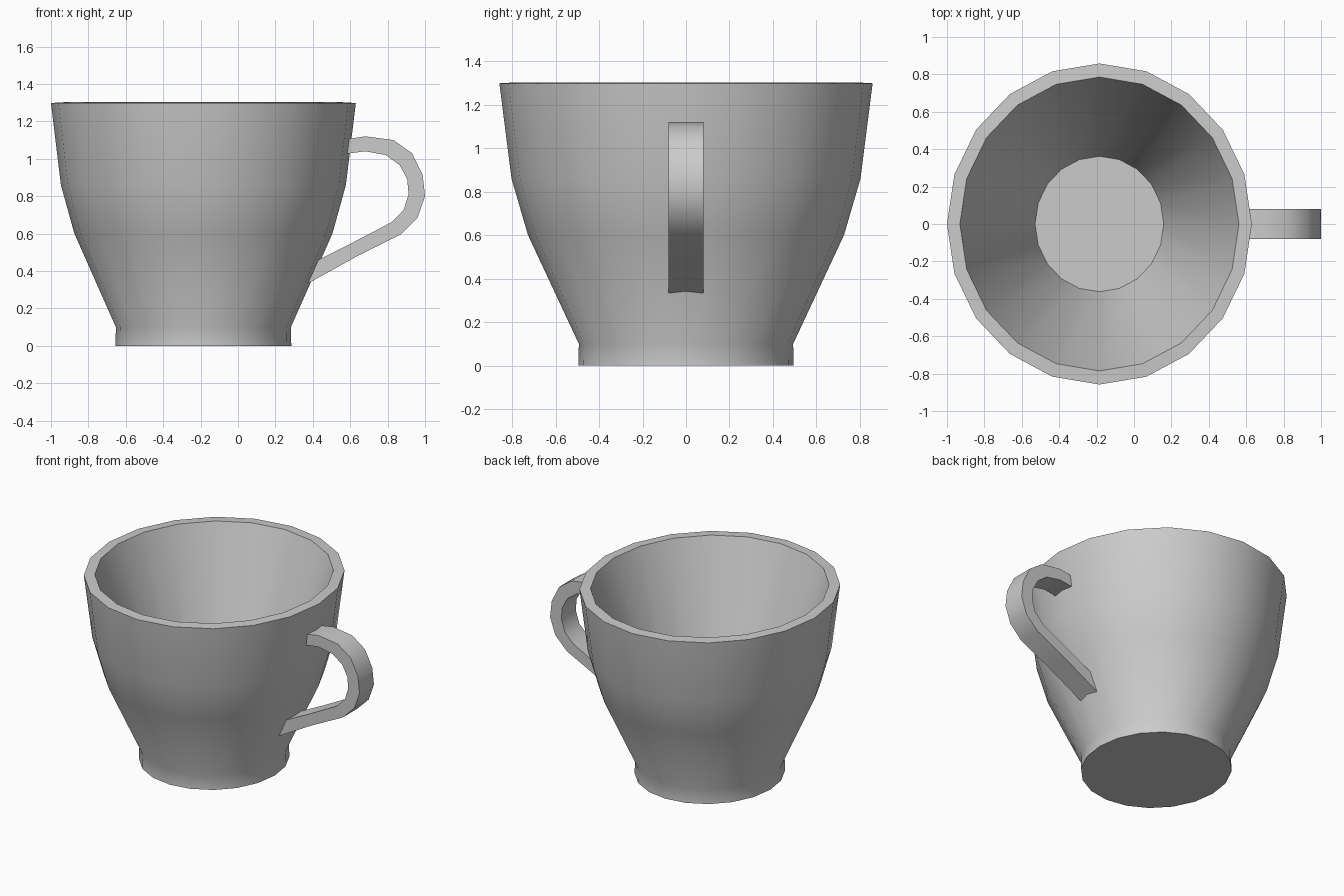
import bpy, bmesh, math

if "Cube" in bpy.data.objects:
    bpy.data.objects.remove(bpy.data.objects["Cube"], do_unlink=True)

GREY = (0.6, 0.6, 0.6, 1)
mat = bpy.data.materials.new("plain grey")
mat.use_nodes = True
mat.diffuse_color = GREY
mat.node_tree.nodes["Principled BSDF"].inputs["Base Color"].default_value = GREY

CENTRE_X = -0.185
STRETCH_Y = 1.053
SIDES = 20


def finish(name, bm):
    bmesh.ops.recalc_face_normals(bm, faces=bm.faces)
    mesh = bpy.data.meshes.new(name)
    bm.to_mesh(mesh)
    bm.free()
    mesh.materials.append(mat)
    obj = bpy.data.objects.new(name, mesh)
    bpy.context.collection.objects.link(obj)
    bpy.ops.object.select_all(action='DESELECT')
    obj.select_set(True)
    bpy.context.view_layer.objects.active = obj
    bpy.ops.object.shade_smooth_by_angle(angle=math.radians(30))


def bridge(bm, a, b):
    for i in range(len(a)):
        j = (i + 1) % len(a)
        bm.faces.new((a[i], a[j], b[j], b[i]))


# Cup: outer wall, rim and straight conical inside, as (radius, height)
profile = [(0.47, 0), (0.468, 0.1), (0.69, 0.6), (0.762, 0.86), (0.815, 1.298),
           (0.746, 1.302), (0.344, 0.1)]
bm = bmesh.new()
rings = []
for r, z in profile:
    angles = [math.tau * i / SIDES for i in range(SIDES)]
    rings.append([bm.verts.new((CENTRE_X + r * math.cos(a), STRETCH_Y * r * math.sin(a), z))
                  for a in angles])
for a, b in zip(rings, rings[1:]):
    bridge(bm, a, b)
bm.faces.new(rings[0])
bm.faces.new(rings[-1])
finish("cup_body", bm)

# Handle: flat band between an outer and an inner curve, ends sunk in the wall
outer = [(0.57, 1.102), (0.68, 1.12), (0.83, 1.10), (0.93, 1.03), (0.987, 0.915),
         (1.0, 0.80), (0.96, 0.685), (0.87, 0.595), (0.63, 0.475), (0.36, 0.325)]
inner = [(0.57, 1.025), (0.68, 1.04), (0.79, 1.02), (0.865, 0.965), (0.905, 0.89),
         (0.912, 0.81), (0.885, 0.725), (0.82, 0.66), (0.61, 0.55), (0.38, 0.435)]
bm = bmesh.new()
sections = []
for (ox, oz), (ix, iz) in zip(outer, inner):
    corners = [(ox, -0.08, oz), (ox, 0.08, oz), (ix, 0.08, iz), (ix, -0.08, iz)]
    sections.append([bm.verts.new(c) for c in corners])
for a, b in zip(sections, sections[1:]):
    bridge(bm, a, b)
bm.faces.new(sections[0])
bm.faces.new(sections[-1])
finish("handle", bm)
